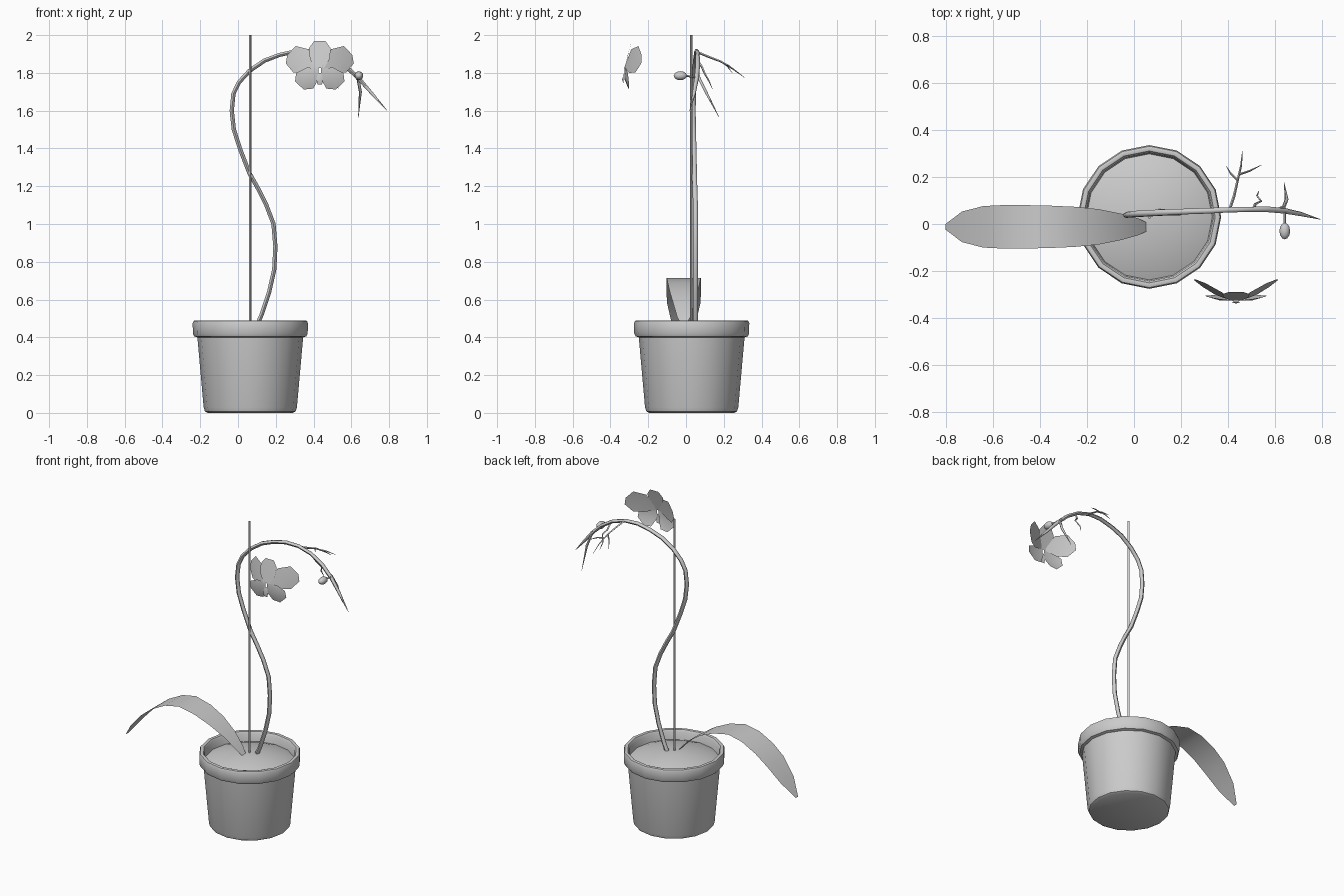
import bpy, bmesh, math

CX, CY = 0.065, 0.03  # pot axis


def make_mesh(name, verts, faces, angle=40):
    me = bpy.data.meshes.new(name)
    me.from_pydata(verts, [], faces)
    bm = bmesh.new()
    bm.from_mesh(me)
    bmesh.ops.remove_doubles(bm, verts=bm.verts, dist=1e-5)
    bmesh.ops.recalc_face_normals(bm, faces=bm.faces)
    bm.to_mesh(me)
    bm.free()
    ob = bpy.data.objects.new(name, me)
    bpy.context.collection.objects.link(ob)
    bpy.ops.object.select_all(action='DESELECT')
    ob.select_set(True)
    bpy.context.view_layer.objects.active = ob
    bpy.ops.object.shade_smooth_by_angle(angle=math.radians(angle))
    return ob


def lathe(name, profile, n=16):
    verts, faces = [], []
    for r, z in profile:
        for i in range(n):
            a = 2 * math.pi * i / n
            verts.append((CX + r * math.cos(a), CY + r * math.sin(a), z))
    for j in range(len(profile) - 1):
        for i in range(n):
            k = (i + 1) % n
            q = [j * n + i, j * n + k, (j + 1) * n + k, (j + 1) * n + i]
            if profile[j][0] == 0:
                q = q[1:]
                q[0] = j * n
            elif profile[j + 1][0] == 0:
                q = [q[0], q[1], (j + 1) * n]
            faces.append(q)
    return make_mesh(name, verts, faces)


def tube(name, pts, radii, res=1):
    cu = bpy.data.curves.new(name, 'CURVE')
    cu.dimensions = '3D'
    cu.bevel_depth = 1.0
    cu.bevel_resolution = res
    cu.use_fill_caps = True
    sp = cu.splines.new('POLY')
    sp.points.add(len(pts) - 1)
    for i, p in enumerate(pts):
        sp.points[i].co = (*p, 1)
        sp.points[i].radius = radii[i] if isinstance(radii, (list, tuple)) else radii
    ob = bpy.data.objects.new(name, cu)
    bpy.context.collection.objects.link(ob)
    bpy.ops.object.select_all(action='DESELECT')
    ob.select_set(True)
    bpy.context.view_layer.objects.active = ob
    bpy.ops.object.convert(target='MESH')
    bpy.ops.object.shade_smooth_by_angle(angle=math.radians(60))
    return bpy.context.object


# Pot with thick rolled rim, and domed soil
lathe("pot", [(0, 0), (.225, 0), (.24, .008), (.247, .03), (.28, .40), (.297, .405),
              (.304, .42), (.305, .475), (.30, .487), (.292, .49), (.28, .487),
              (.272, .475), (.265, .40)])
lathe("soil", [(.27, .425), (.22, .445), (.13, .465), (.06, .475), (0, .478)])

# Support stake
tube("stake", [(CX, .027, .45), (CX, .027, 2.0)], .007, 0)

# Flower stem, an S curve ending in a drooping arch
stem = [(.09, .05, .44), (.125, .05, .52), (.165, .05, .64), (.192, .05, .76), (.198, .05, .88),
        (.188, .05, 1.0), (.15, .05, 1.1), (.105, .047, 1.19), (.06, .045, 1.27),
        (.01, .042, 1.4), (-.022, .04, 1.5), (-.033, .038, 1.6), (-.024, .04, 1.69),
        (.005, .043, 1.75), (.06, .046, 1.81), (.14, .05, 1.865), (.22, .053, 1.895),
        (.31, .056, 1.915), (.40, .06, 1.912), (.49, .062, 1.885), (.57, .062, 1.835),
        (.64, .056, 1.77), (.71, .042, 1.69), (.79, .02, 1.60)]
tube("stem", stem, [.013] * 16 + [.012, .012, .011, .011, .012, .012, .009, .001])

# Side shoot and small bare twigs on the arch
tube("side_shoot", [(.60, .06, 1.81), (.635, .07, 1.77), (.648, .105, 1.70), (.637, .175, 1.565)],
     [.006, .008, .008, .001])
tube("twig_main", [(.405, .06, 1.91), (.425, .12, 1.885), (.44, .185, 1.86),
                   (.455, .25, 1.82), (.46, .31, 1.775)], [.006, .006, .005, .004, .001], 0)
tube("twig_left", [(.44, .185, 1.86), (.41, .215, 1.84), (.392, .245, 1.80)], [.005, .004, .001], 0)
tube("twig_right", [(.445, .21, 1.845), (.49, .225, 1.84), (.54, .25, 1.82)], [.005, .004, .001], 0)
tube("twig_small", [(.505, .06, 1.87), (.515, .085, 1.83), (.54, .097, 1.80),
                    (.522, .12, 1.76), (.53, .14, 1.715)], [.006, .006, .005, .004, .001], 0)

# Bud on its stalk
tube("bud_stalk", [(.64, .055, 1.775), (.64, .0, 1.785)], .005, 0)
bpy.ops.mesh.primitive_uv_sphere_add(segments=10, ring_count=6, location=(.64, -.03, 1.785))
bud = bpy.context.object
bud.name = "bud"
bud.rotation_euler.x = math.pi / 2
bud.scale = (.024, .024, .035)
bpy.ops.object.shade_smooth_by_angle(angle=math.radians(60))

# Arching strap leaf: x, z, half width
leaf = [(.07, .455, .01), (.02, .51, .035), (-.05, .578, .055), (-.15, .645, .075), (-.25, .69, .085),
        (-.36, .715, .09), (-.46, .695, .092), (-.56, .643, .092), (-.64, .58, .088),
        (-.73, .48, .065), (-.80, .385, .012)]
lv = [(x, -.012 + s * w, z) for x, z, w in leaf for s in (-1, 0, 1)]
lf = []
for i in range(len(leaf) - 1):
    for j in range(2):
        a = i * 3 + j
        lf.append((a, a + 1, a + 4, a + 3))
make_mesh("leaf", lv, lf, 60)

# Flower: each petal is an outline fanned from an inner point (x from centre, y, z)
FX = .433


def petal(name, centre, outline, side=1):
    verts = [(FX + side * x, y, z) for x, y, z in [centre] + outline]
    n = len(outline)
    make_mesh(name, verts, [(0, 1 + i, 1 + (i + 1) % n) for i in range(n)], 60)


petal("top_sepal", (0, -.307, 1.90),
      [(-.022, -.325, 1.825), (.022, -.325, 1.825), (.052, -.312, 1.873), (.058, -.298, 1.93),
       (.03, -.288, 1.968), (-.03, -.288, 1.968), (-.058, -.298, 1.93), (-.052, -.312, 1.873)])
for side, tag in ((-1, "left"), (1, "right")):
    petal("petal_" + tag, (.105, -.283, 1.865),
          [(.008, -.328, 1.825), (.06, -.29, 1.925), (.128, -.252, 1.942), (.172, -.235, 1.895),
           (.18, -.237, 1.85), (.14, -.268, 1.802), (.085, -.302, 1.80)], side)
    petal("low_sepal_" + tag, (.068, -.325, 1.775),
          [(.006, -.325, 1.825), (.07, -.318, 1.828), (.125, -.308, 1.80), (.131, -.303, 1.755),
           (.085, -.302, 1.712), (.035, -.305, 1.717), (.008, -.325, 1.765)], side)
petal("lip", (0, -.338, 1.765),
      [(-.008, -.328, 1.80), (.008, -.328, 1.80), (.018, -.332, 1.765), (.012, -.33, 1.738),
       (-.012, -.33, 1.738), (-.018, -.332, 1.765)])
